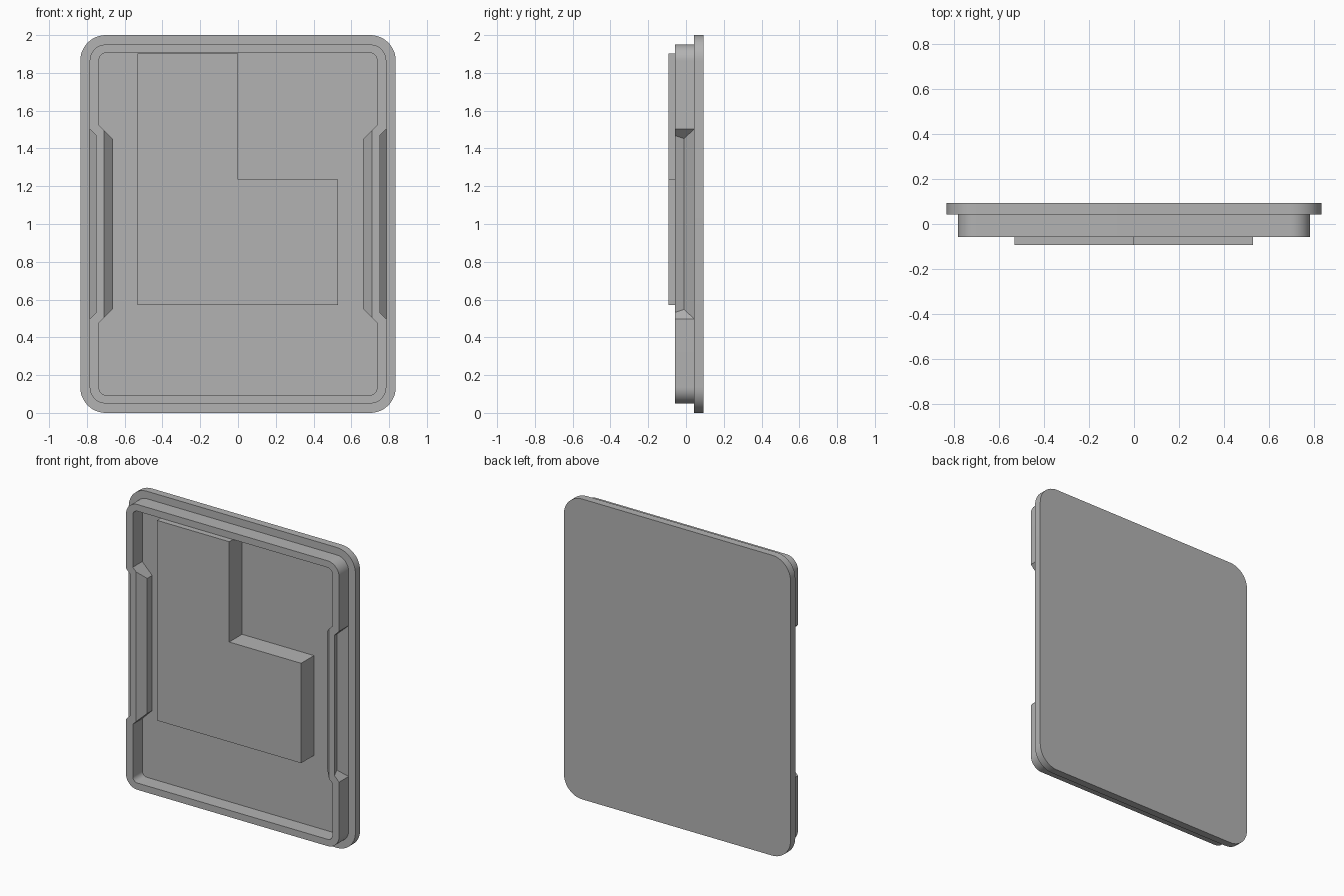
import bpy, bmesh, math
from mathutils import Vector

cube = bpy.data.objects.get("Cube")
if cube:
    bpy.data.objects.remove(cube, do_unlink=True)

# Depths, from back to front
BACK, FLOOR, RIM, BLOCK = 0.0925, 0.0425, -0.0575, -0.0925
MID = 1.0

grey = bpy.data.materials.new("plain grey")
grey.use_nodes = True
GREY = (0.45, 0.45, 0.45, 1)
grey.diffuse_color = GREY
grey.node_tree.nodes["Principled BSDF"].inputs["Base Color"].default_value = GREY


def make_object(name, bm):
    bmesh.ops.recalc_face_normals(bm, faces=bm.faces)
    mesh = bpy.data.meshes.new(name)
    bm.to_mesh(mesh)
    bm.free()
    mesh.materials.append(grey)
    obj = bpy.data.objects.new(name, mesh)
    bpy.context.collection.objects.link(obj)
    return obj


def rounded_outline(half_w, half_h, radius, steps=12):
    points = []
    corners = [(1, 1), (-1, 1), (-1, -1), (1, -1)]
    for i, (sx, sz) in enumerate(corners):
        for k in range(steps + 1):
            a = math.pi / 2 * (i + k / steps)
            points.append((sx * (half_w - radius) + radius * math.cos(a),
                           MID + sz * (half_h - radius) + radius * math.sin(a)))
    return points


def prism(name, outline, front, back):
    bm = bmesh.new()
    face = bm.faces.new([bm.verts.new((x, front, z)) for x, z in outline])
    moved = bmesh.ops.extrude_face_region(bm, geom=[face])["geom"]
    verts = [v for v in moved if isinstance(v, bmesh.types.BMVert)]
    bmesh.ops.translate(bm, verts=verts, vec=Vector((0, back - front, 0)))
    return make_object(name, bm)


def ring(name, outer, inner, front, back):
    bm = bmesh.new()
    loops = [[bm.verts.new((x, y, z)) for x, z in line]
             for line, y in ((outer, front), (inner, front), (inner, back), (outer, back))]
    n = len(outer)
    for j in range(4):
        a, b = loops[j], loops[(j + 1) % 4]
        for i in range(n):
            k = (i + 1) % n
            bm.faces.new((a[i], a[k], b[k], b[i]))
    return make_object(name, bm)


def flared_bar(name, section, side, base_x, base_half):
    """Convex bar along z whose ends flare out at 45 degrees with x."""
    bm = bmesh.new()
    for x, y in section:
        half = base_half + x - base_x
        for sz in (-1, 1):
            bm.verts.new((side * x, y, MID + sz * half))
    bmesh.ops.convex_hull(bm, input=bm.verts)
    bmesh.ops.dissolve_limit(bm, angle_limit=0.01, verts=bm.verts, edges=bm.edges)
    obj = make_object(name, bm)
    obj.hide_render = True
    return obj


def boolean(target, tool, operation):
    mod = target.modifiers.new(tool.name, "BOOLEAN")
    mod.operation = operation
    mod.solver = "EXACT"
    mod.object = tool
    bpy.context.view_layer.objects.active = target
    bpy.ops.object.modifier_apply(modifier=mod.name)
    bpy.data.objects.remove(tool, do_unlink=True)


# Back plate and raised rim
plate = prism("back_plate", rounded_outline(0.835, 1.0, 0.135), FLOOR, BACK)
rim = ring("raised_rim", rounded_outline(0.785, 0.95, 0.085),
           rounded_outline(0.735, 0.905, 0.035), RIM, FLOOR)

# Finger grips: wall thickened inside, V groove cut outside
grip = [(0.76, RIM), (0.71, RIM), (0.662, -0.01), (0.662, FLOOR), (0.76, FLOOR)]
groove = [(0.735, -0.01), (0.765, -0.048), (0.765, -0.1), (0.835, -0.1), (0.835, 0.095)]
for side, label in ((1, "left"), (-1, "right")):
    boolean(rim, flared_bar(label + "_grip", grip, side, 0.662, 0.45), "UNION")
    boolean(rim, flared_bar(label + "_groove", groove, side, 0.735, 0.452), "DIFFERENCE")

# L-shaped block on the inner floor
block = prism("l_shaped_block", [(-0.532, 0.57), (0.53, 0.57), (0.53, 1.235),
                                 (0, 1.235), (0, 1.903), (-0.532, 1.903)], BLOCK, FLOOR)

bpy.ops.object.select_all(action="DESELECT")
for obj in (plate, rim, block):
    obj.select_set(True)
bpy.context.view_layer.objects.active = plate
bpy.ops.object.shade_smooth_by_angle(angle=math.radians(30))
